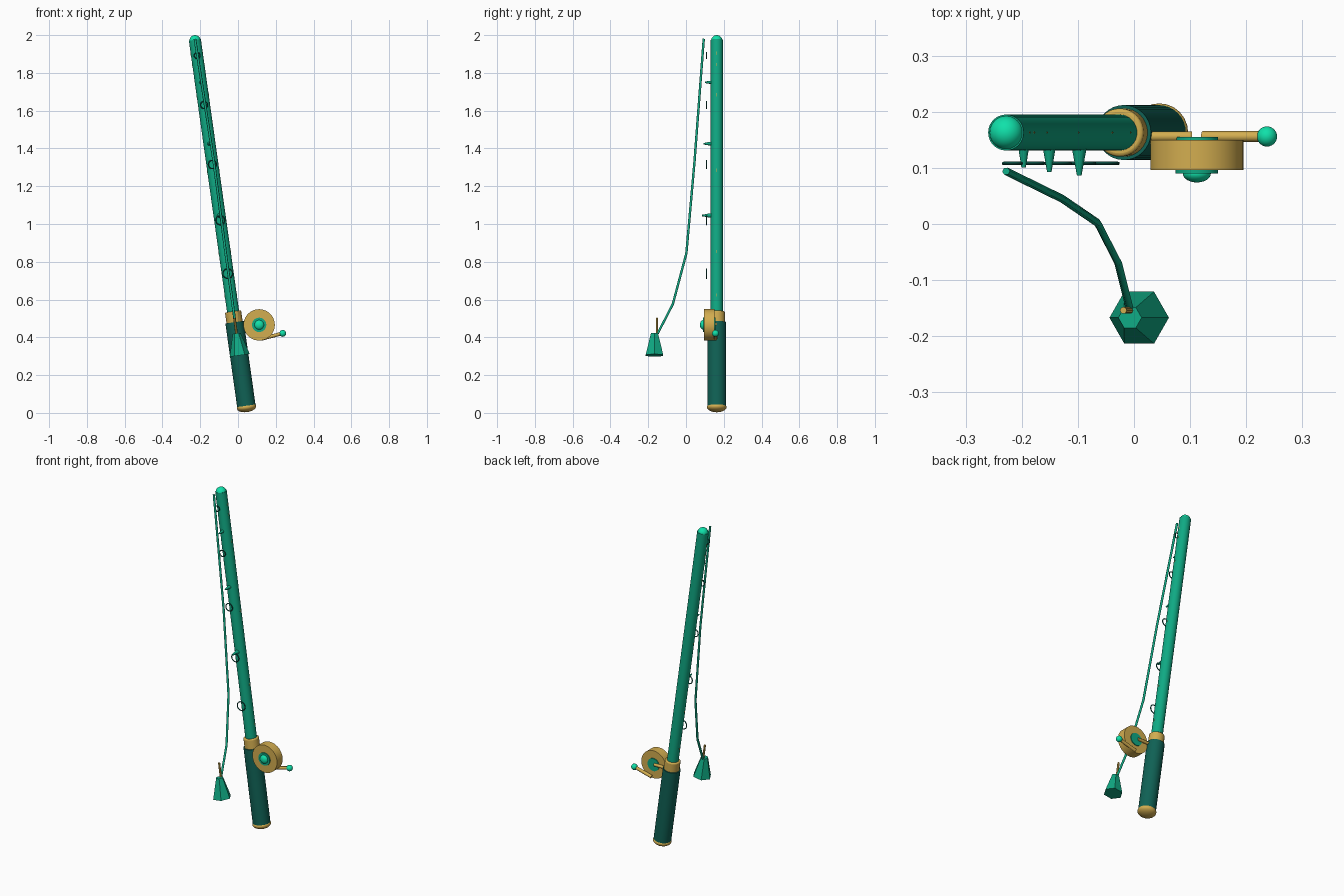
import bpy, math
from mathutils import Vector

if "Cube" in bpy.data.objects:
    bpy.data.objects.remove(bpy.data.objects["Cube"])

Y0 = 0.163


def mat(name, rgb):
    m = bpy.data.materials.new(name)
    m.diffuse_color = (*rgb, 1)
    m.use_nodes = True
    m.node_tree.nodes["Principled BSDF"].inputs["Base Color"].default_value = m.diffuse_color
    return m


EMERALD = mat("emerald", (0.005, 0.40, 0.23))
BRIGHT = mat("bright_green", (0.005, 0.75, 0.40))
DARK = mat("dark_green", (0.005, 0.12, 0.09))
GOLD = mat("gold", (0.65, 0.42, 0.08))


def finish(name, m, smooth=True):
    o = bpy.context.object
    o.name = name
    o.data.materials.append(m)
    if smooth:
        bpy.ops.object.shade_smooth_by_angle(angle=math.radians(35))
    return o


def axis(z):
    """Point on the leaning rod axis at height z."""
    return Vector((0.045 - 0.1405 * (z - 0.03), Y0, z))


LEAN = (axis(1) - axis(0)).to_track_quat('Z', 'Y').to_euler()
TILT = (0, -math.atan(0.1405), 0)


def rod(name, a, b, r1, m, r2=None, sides=32, smooth=True, bevel=0):
    a, b = Vector(a), Vector(b)
    d = b - a
    bpy.ops.mesh.primitive_cone_add(vertices=sides, radius1=r1, radius2=r1 if r2 is None else r2,
                                    depth=d.length, location=(a + b) / 2,
                                    rotation=d.to_track_quat('Z', 'Y').to_euler())
    o = finish(name, m, smooth)
    if bevel:
        bv = o.modifiers.new("bevel", 'BEVEL')
        bv.width, bv.segments = bevel, 3
    return o


def ball(name, loc, scale, m, rot=(0, 0, 0)):
    bpy.ops.mesh.primitive_uv_sphere_add(segments=24, ring_count=14, radius=1, location=loc, rotation=rot)
    bpy.context.object.scale = scale
    return finish(name, m)


def ring(name, loc, R, r, m):
    bpy.ops.mesh.primitive_torus_add(major_segments=24, minor_segments=8, major_radius=R, minor_radius=r,
                                     location=loc, rotation=(math.pi / 2, 0, 0))
    return finish(name, m)


# Pole, grip, collar and end caps
rod("pole", axis(0.45), axis(1.975), 0.032, EMERALD)
rod("grip", axis(0.03), axis(0.48), 0.049, DARK)
rod("collar", axis(0.475), axis(0.537), 0.043, GOLD, bevel=0.006)
ball("butt_cap", axis(0.03), (0.052, 0.052, 0.026), GOLD, TILT)
ball("tip_cap", axis(1.97), (0.03, 0.03, 0.03), BRIGHT)

# Thin bands barely breaking the pole surface
for z in (0.62, 0.85, 1.28, 1.68, 1.84, 1.90):
    ring("pole_band", axis(z), 0.0315, 0.002, GOLD)

# Line guides and their tapering pegs
for z, r in ((0.737, 0.026), (1.02, 0.024), (1.315, 0.022), (1.63, 0.019), (1.892, 0.016)):
    p = axis(z)
    p.y = 0.108
    ring("line_guide", p, r, 0.003, DARK)
for z, r, tip in ((1.045, 0.015, 0.086), (1.425, 0.013, 0.093), (1.75, 0.011, 0.101)):
    a = axis(z)
    a.y = 0.145
    b = a.copy()
    b.y = tip
    rod("guide_peg", a, b, r, EMERALD, r2=0.004, sides=12)

# Reel drum, hub, mount and crank
rx, rz = 0.112, 0.466
rod("reel_drum", (rx, 0.15, rz), (rx, 0.096, rz), 0.083, GOLD, sides=40)
rod("reel_hub", (rx, 0.155, rz), (rx, 0.09, rz), 0.038, EMERALD)
ball("reel_cap", (rx, 0.09, rz), (0.025, 0.016, 0.025), BRIGHT)
rod("reel_mount", (-0.01, 0.156, 0.47), (0.103, 0.156, 0.47), 0.009, GOLD, sides=12)
rod("crank_arm", (0.122, 0.156, 0.391), (0.235, 0.156, 0.421), 0.0095, GOLD, sides=12)
ball("crank_knob", (0.237, 0.156, 0.421), (0.018, 0.018, 0.018), BRIGHT)

# Hanging line
c = bpy.data.curves.new("fishing_line", 'CURVE')
c.dimensions = '3D'
c.bevel_depth, c.bevel_resolution, c.use_fill_caps = 0.007, 1, True
pts = [(-0.228, 0.094, 1.98), (-0.128, 0.045, 1.33), (-0.065, 0.002, 0.845),
       (-0.028, -0.07, 0.575), (-0.008, -0.15, 0.42)]
s = c.splines.new('POLY')
s.points.add(len(pts) - 1)
for p, co in zip(s.points, pts):
    p.co = (*co, 1)
line = bpy.data.objects.new("fishing_line", c)
bpy.context.collection.objects.link(line)
c.materials.append(EMERALD)

# Faceted sinker with its pin
sinker = rod("sinker", (0, 0, -0.059), (0, 0, 0.059), 0.0535, EMERALD, r2=0.021, sides=6, smooth=False)
sinker.location = (0.001, -0.167, 0.363)
sinker.rotation_euler = (0, TILT[1], 0)
for v in sinker.data.vertices:
    v.co.x, v.co.y = v.co.y, -v.co.x
rod("sinker_pin", (-0.007, -0.154, 0.415), (-0.019, -0.154, 0.503), 0.006, GOLD, sides=10)
